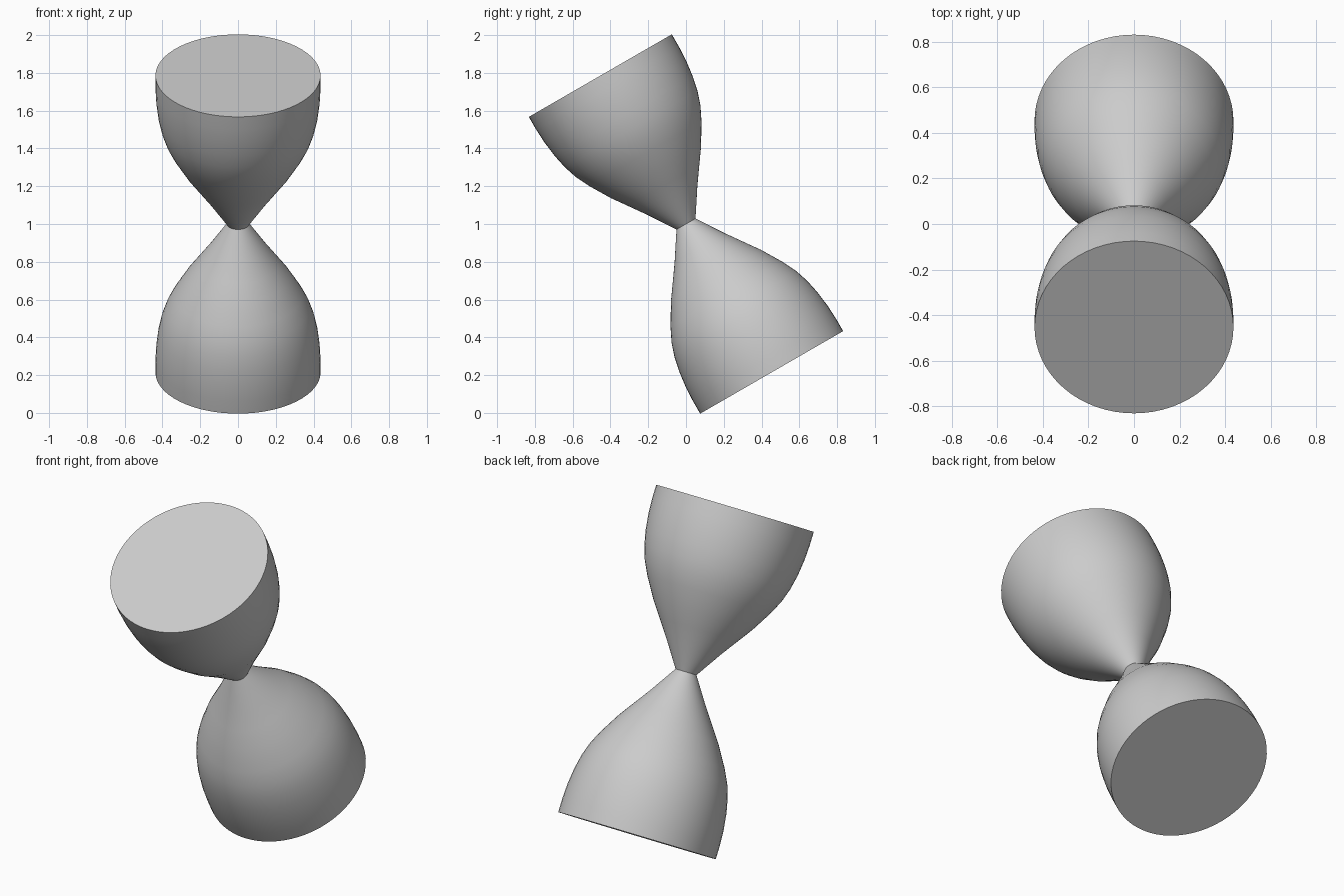
import bpy
import bmesh
from math import cos, sin, pi, radians
from mathutils import Matrix

cube = bpy.data.objects.get("Cube")
if cube:
    bpy.data.objects.remove(cube, do_unlink=True)

grey = bpy.data.materials.new("plain_grey")
grey.use_nodes = True
colour = (0.6, 0.6, 0.6, 1)
grey.diffuse_color = colour
grey.node_tree.nodes["Principled BSDF"].inputs["Base Color"].default_value = colour

SEGMENTS = 64
TILT = radians(30)
# Radius and distance from the neck along the axis
BULB = [(0.058, 0), (0.152, 0.143), (0.217, 0.235), (0.274, 0.315),
        (0.343, 0.43), (0.38, 0.505), (0.405, 0.58), (0.422, 0.66),
        (0.433, 0.75), (0.437, 0.83), (0.437, 0.907)]

# Whole profile: lower bulb mirrored through the neck
profile = [(r, -h) for r, h in reversed(BULB[1:])] + BULB

# Lathe the profile and close both ends with flat discs
bm = bmesh.new()
rings = []
for r, h in profile:
    rings.append([bm.verts.new((r * cos(2 * pi * i / SEGMENTS),
                                r * sin(2 * pi * i / SEGMENTS), h))
                  for i in range(SEGMENTS)])
for low, high in zip(rings, rings[1:]):
    for i in range(SEGMENTS):
        j = (i + 1) % SEGMENTS
        bm.faces.new((low[i], low[j], high[j], high[i]))
bm.faces.new(rings[0][::-1])
bm.faces.new(rings[-1])

# Lean the axis towards the front and lift it onto the ground
bm.transform(Matrix.Translation((0, 0, 1)) @ Matrix.Rotation(TILT, 4, "X"))
mesh = bpy.data.meshes.new("hourglass_body")
bm.to_mesh(mesh)
bm.free()
mesh.materials.append(grey)

body = bpy.data.objects.new("hourglass_body", mesh)
bpy.context.collection.objects.link(body)
bpy.ops.object.select_all(action="DESELECT")
body.select_set(True)
bpy.context.view_layer.objects.active = body
bpy.ops.object.shade_smooth_by_angle(angle=radians(30))
